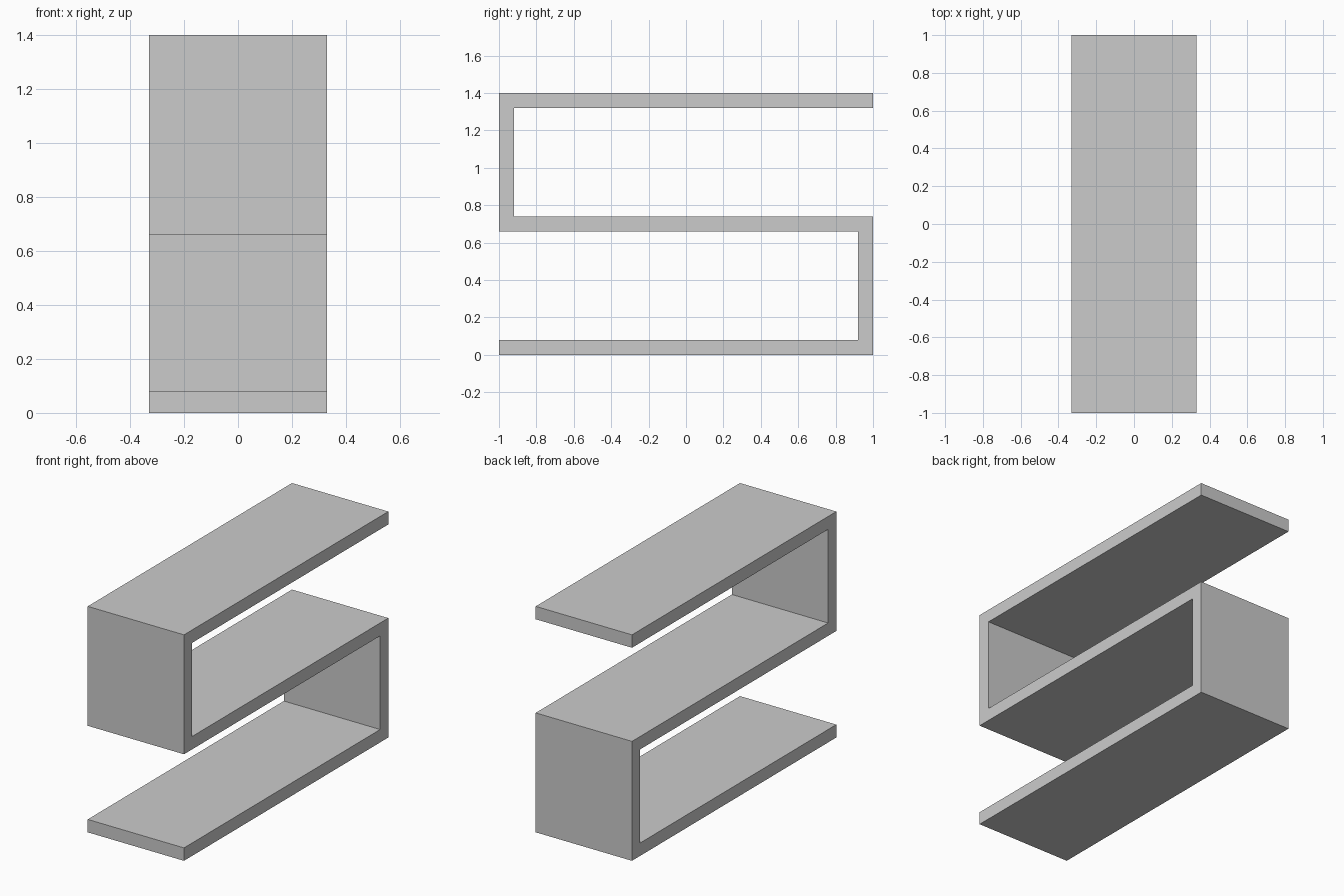
import bpy
import bmesh

cube = bpy.data.objects.get("Cube")
if cube:
    bpy.data.objects.remove(cube, do_unlink=True)

WIDTH, DEPTH, HEIGHT, BOARD = 0.66, 2.0, 1.4, 0.08
half = DEPTH / 2
inner = half - BOARD
mid_low = (HEIGHT - BOARD) / 2
mid_high = mid_low + BOARD

# Plain grey finish
grey = bpy.data.materials.new("plain grey")
grey.use_nodes = True
colour = (0.6, 0.6, 0.6, 1)
grey.diffuse_color = colour
grey.node_tree.nodes["Principled BSDF"].inputs["Base Color"].default_value = colour

# Half of the folded outline in (y, z); a half turn gives the other half
lower = [(-half, BOARD), (-half, 0), (half, 0), (half, mid_high),
         (-inner, mid_high), (-inner, HEIGHT - BOARD)]
outline = lower + [(-y, HEIGHT - z) for y, z in lower]

# Folded shelf, extruded across its width
bm = bmesh.new()
side = bm.faces.new([bm.verts.new((-WIDTH / 2, y, z)) for y, z in outline])
result = bmesh.ops.extrude_face_region(bm, geom=[side])
moved = [v for v in result["geom"] if isinstance(v, bmesh.types.BMVert)]
bmesh.ops.translate(bm, verts=moved, vec=(WIDTH, 0, 0))
bmesh.ops.recalc_face_normals(bm, faces=bm.faces)

mesh = bpy.data.meshes.new("folded_shelf")
bm.to_mesh(mesh)
bm.free()
mesh.materials.append(grey)
shelf = bpy.data.objects.new("folded_shelf", mesh)
bpy.context.collection.objects.link(shelf)
